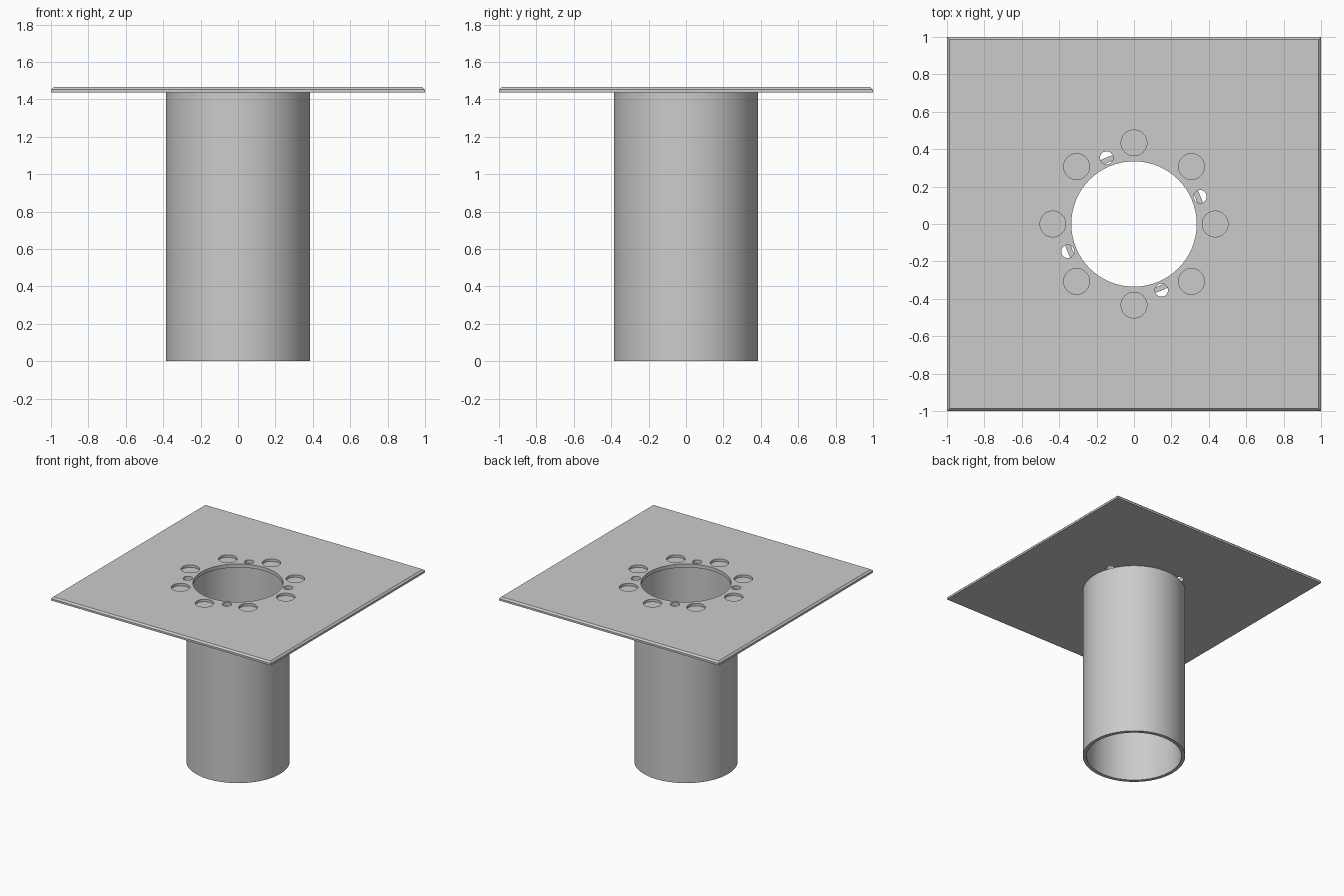
import bpy
import bmesh
from math import cos, sin, radians

TOP, BASE = 1.465, 1.436      # flange plate top and underside
OUTER, INNER = 0.385, 0.357   # tube radii
BORE = 0.335                  # opening in the plate

cube = bpy.data.objects.get("Cube")
if cube:
    bpy.data.objects.remove(cube, do_unlink=True)

steel = bpy.data.materials.new("plain_grey")
steel.use_nodes = True
grey = (0.6, 0.6, 0.6, 1)
steel.diffuse_color = grey
steel.node_tree.nodes["Principled BSDF"].inputs["Base Color"].default_value = grey


def make_object(name, bm):
    bmesh.ops.recalc_face_normals(bm, faces=bm.faces)
    mesh = bpy.data.meshes.new(name)
    bm.to_mesh(mesh)
    bm.free()
    mesh.materials.append(steel)
    obj = bpy.data.objects.new(name, mesh)
    bpy.context.collection.objects.link(obj)
    return obj


def activate(obj):
    bpy.ops.object.select_all(action="DESELECT")
    obj.select_set(True)
    bpy.context.view_layer.objects.active = obj


def add_drill(bm, radius, x, y, bottom, segments):
    made = bmesh.ops.create_cone(bm, cap_ends=True, segments=segments,
                                 radius1=radius, radius2=radius, depth=0.2)
    bmesh.ops.translate(bm, verts=made["verts"], vec=(x, y, bottom + 0.1))


# Square flange plate with a chamfered upper edge
bm = bmesh.new()
bmesh.ops.create_cube(bm, size=1)
bmesh.ops.scale(bm, verts=bm.verts, vec=(2, 2, TOP - BASE))
bmesh.ops.translate(bm, verts=bm.verts, vec=(0, 0, (TOP + BASE) / 2))
rim = [e for e in bm.edges if all(v.co.z > TOP - 0.001 for v in e.verts)]
bmesh.ops.bevel(bm, geom=rim, offset=0.013, segments=1, affect="EDGES")
plate = make_object("flange_plate", bm)

# Cutters: central bore, eight blind bolt pockets, four small through holes
bm = bmesh.new()
add_drill(bm, BORE, 0, 0, BASE - 0.1, 96)
for i in range(8):
    a = radians(45 * i)
    add_drill(bm, 0.069, 0.434 * cos(a), 0.434 * sin(a), TOP - 0.02, 40)
for i in range(4):
    a = radians(22.5 + 90 * i)
    add_drill(bm, 0.035, 0.383 * cos(a), 0.383 * sin(a), BASE - 0.1, 24)
drills = make_object("hole_cutters", bm)
drills.hide_render = True

cut = plate.modifiers.new("holes", "BOOLEAN")
cut.operation = "DIFFERENCE"
cut.solver = "EXACT"
cut.object = drills
activate(plate)
bpy.ops.object.modifier_apply(modifier=cut.name)
bpy.data.objects.remove(drills, do_unlink=True)

# Open tube hanging below the plate, turned from its wall section
bm = bmesh.new()
section = [bm.verts.new((r, 0, z)) for r, z in
           ((INNER, 0), (OUTER, 0), (OUTER, BASE), (INNER, BASE))]
edges = [bm.edges.new((section[i], section[(i + 1) % 4])) for i in range(4)]
bmesh.ops.spin(bm, geom=section + edges, cent=(0, 0, 0), axis=(0, 0, 1),
               angle=radians(360), steps=96, use_merge=True)
bmesh.ops.remove_doubles(bm, verts=bm.verts, dist=0.0001)
tube = make_object("tube", bm)

for obj in (plate, tube):
    activate(obj)
    bpy.ops.object.shade_smooth_by_angle(angle=radians(30))
